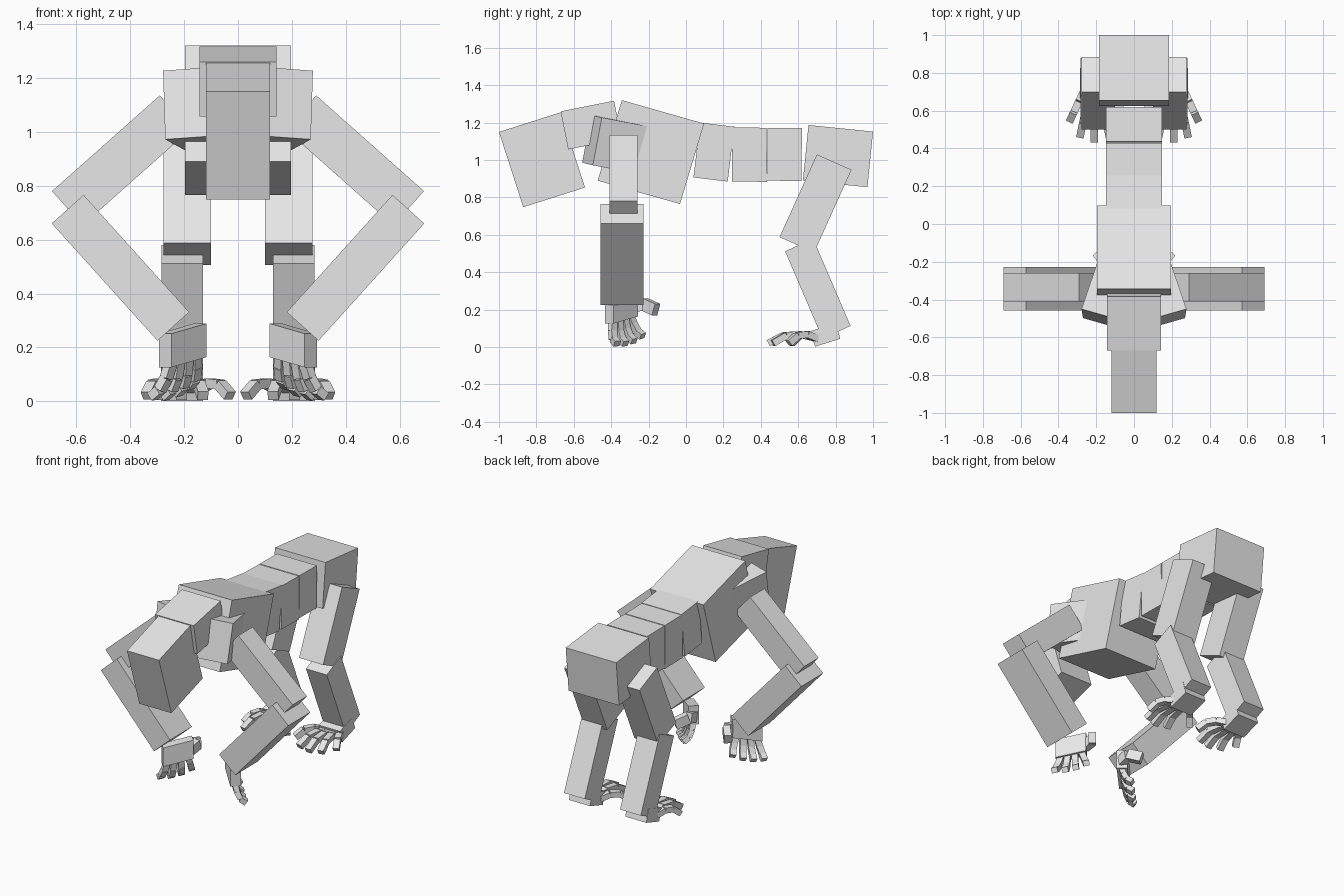
import bpy, bmesh
from mathutils import Vector as V

if "Cube" in bpy.data.objects:
    bpy.data.objects.remove(bpy.data.objects["Cube"])

grey = bpy.data.materials.new("light grey")
grey.diffuse_color = (0.8, 0.8, 0.8, 1)
grey.use_nodes = True
grey.node_tree.nodes["Principled BSDF"].inputs["Base Color"].default_value = grey.diffuse_color


def finish(bm, name, mirror):
    bmesh.ops.recalc_face_normals(bm, faces=bm.faces)
    me = bpy.data.meshes.new(name)
    bm.to_mesh(me)
    bm.free()
    me.materials.append(grey)
    ob = bpy.data.objects.new(name, me)
    bpy.context.collection.objects.link(ob)
    if mirror:
        ob.modifiers.new("mirror", 'MIRROR').use_axis[0] = True


def add_box(bm, o, a, b, c):
    """Box from a corner and three edge vectors."""
    o, a, b, c = V(o), V(a), V(b), V(c)
    bot = [bm.verts.new(p) for p in (o, o + a, o + a + b, o + b)]
    top = [bm.verts.new(p + c) for p in (o, o + a, o + a + b, o + b)]
    bm.faces.new(bot)
    bm.faces.new(top)
    for i in range(4):
        j = (i + 1) % 4
        bm.faces.new((bot[i], bot[j], top[j], top[i]))


def box(name, o, a, b, c, mirror=True):
    bm = bmesh.new()
    add_box(bm, o, a, b, c)
    finish(bm, name, mirror)


def side_box(name, p, q, r, x0, x1, mirror=False):
    """Box whose side outline has consecutive (y, z) corners p, q, r."""
    P, Q, R = (V((x0, *k)) for k in (p, q, r))
    box(name, Q, P - Q, R - Q, (x1 - x0, 0, 0), mirror)


def chain(name, pts, wide, w, h):
    """Mirrored chain of box segments, such as a finger."""
    bm = bmesh.new()
    pts = [V(p) for p in pts]
    for p, q in zip(pts, pts[1:]):
        d = q - p
        s = V(wide)
        s = (s - s.project(d)).normalized()
        n = d.cross(s).normalized()
        add_box(bm, p - s * w / 2 - n * h / 2, d, s * w, n * h)
    finish(bm, name, True)


# torso and head
side_box("head", (-1.0, 1.15), (-0.67, 1.255), (-0.54, 0.853), -0.118, 0.118)
side_box("neck", (-0.63, 1.057), (-0.67, 1.26), (-0.385, 1.317), -0.142, 0.142)
side_box("chest", (-0.472, 0.89), (-0.343, 1.32), (0.097, 1.195), -0.196, 0.196)
side_box("upper_spine", (0.04, 0.907), (0.075, 1.2), (0.258, 1.178), -0.147, 0.147)
side_box("middle_spine", (0.247, 0.886), (0.243, 1.175), (0.43, 1.172), -0.147, 0.147)
side_box("lower_spine", (0.434, 0.89), (0.437, 1.172), (0.62, 1.17), -0.147, 0.147)
side_box("pelvis", (0.625, 0.89), (0.655, 1.187), (1.0, 1.152), -0.186, 0.186)

# shoulders and arms
box("shoulder", (0.278, -0.45, 1.227), (-0.09, 0.265, -0.05),
    (-0.008, -0.048, -0.255), (-0.2, -0.057, 0.014))
box("upper_arm", (0.29, -0.41, 1.135), (0.40, 0, -0.355),
    (-0.113, 0, -0.127), (0, 0.15, 0))
box("forearm", (0.573, -0.457, 0.766), (0.118, 0, -0.106),
    (-0.392, 0, -0.435), (0, 0.23, 0))

# hands, turned diagonally with curling fingers
w = V((0.69, -0.69, -0.2))
curl = V((0.7, 0.7, 0))
box("palm", V((0.205, -0.345, 0.27)) - w * 0.095 - curl * 0.033,
    w * 0.19, curl * 0.066, (0, 0, -0.125))
for i in range(4):
    t = -0.066 + 0.044 * i
    base = V((0.205, -0.345, 0.15)) + w * t
    lift = max(0, -t) * 0.6

    def joint(spread, c, z):
        p = V((0.205, -0.345, 0)) + w * t * spread + curl * c
        p.z = z + lift
        return p
    chain("finger_%d" % (i + 1),
          [base, joint(1.2, 0.01, 0.085), joint(1.4, 0.03, 0.042), joint(1.5, 0.065, 0.018)],
          w, 0.038, 0.034)
chain("thumb", [(0.145, -0.29, 0.215), (0.14, -0.225, 0.23), (0.195, -0.16, 0.2)],
      (0, 0, 1), 0.065, 0.045)

# legs
side_box("thigh", (0.50, 0.588), (0.70, 1.03), (0.885, 0.948), 0.1, 0.277, True)
side_box("shin", (0.73, 0.045), (0.53, 0.512), (0.68, 0.58), 0.13, 0.283, True)
side_box("foot", (0.665, 0.085), (0.69, 0.002), (0.825, 0.045), 0.13, 0.285, True)

# spread, arched toes
tips = [(0.03, 0.56), (0.13, 0.46), (0.21, 0.44), (0.285, 0.465), (0.338, 0.55)]
for i, (x, y) in enumerate(tips):
    b = V((0.147 + 0.03 * i, 0.70, 0.045))
    d = V((x, y, 0.045)) - b
    chain("toe_%d" % (i + 1),
          [b, b + d * 0.35 + V((0, 0, 0.022)), b + d * 0.7 + V((0, 0, 0.017)),
           b + d + V((0, 0, -0.024))],
          (-d.y, d.x, 0), 0.04, 0.036)
